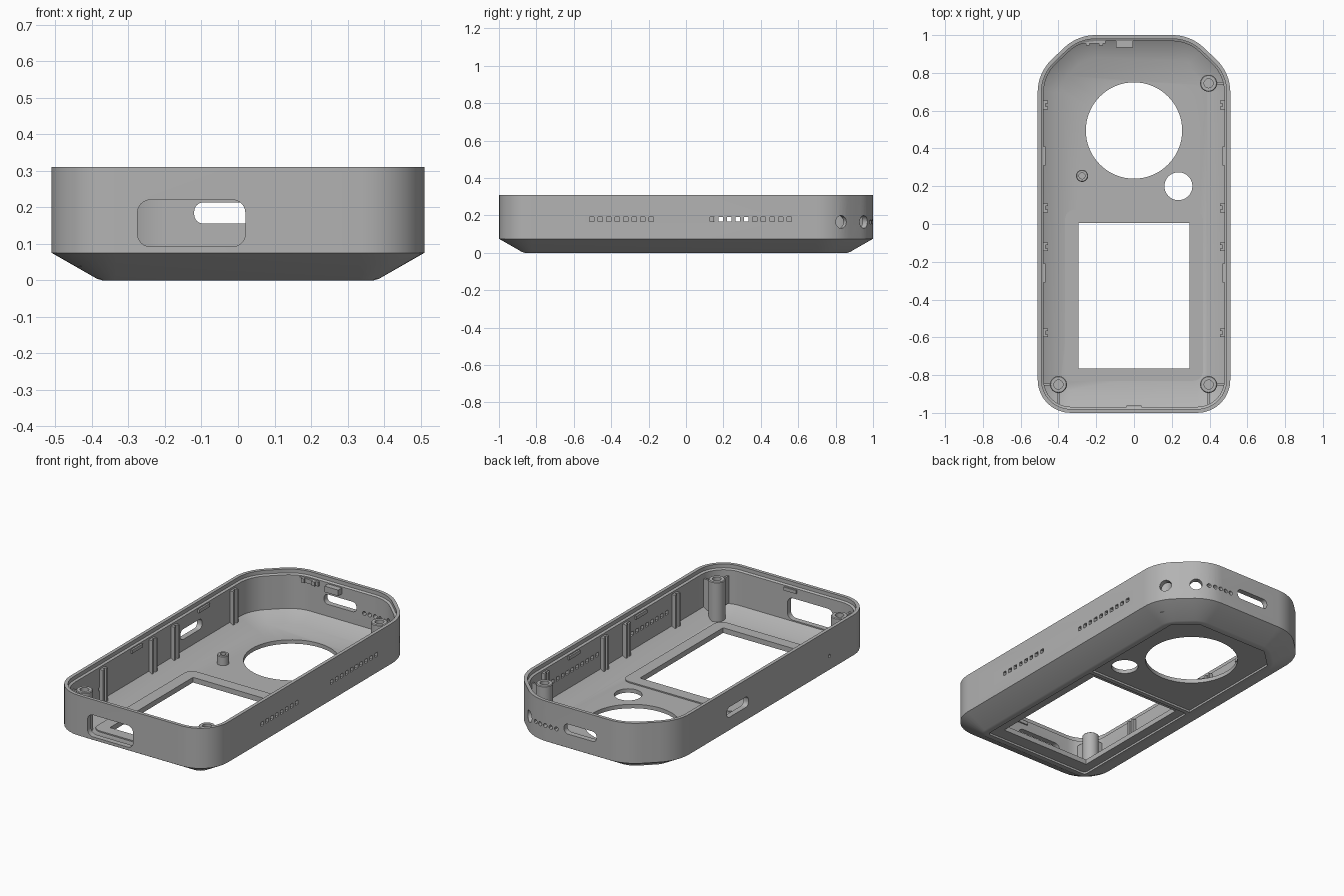
import bpy, bmesh, math
from mathutils import Vector, Matrix

if "Cube" in bpy.data.objects:
    bpy.data.objects.remove(bpy.data.objects["Cube"])

grey = bpy.data.materials.new("plastic grey")
grey.diffuse_color = (0.45, 0.45, 0.45, 1)
grey.use_nodes = True
grey.node_tree.nodes["Principled BSDF"].inputs["Base Color"].default_value = grey.diffuse_color


def make(name, bm):
    bmesh.ops.recalc_face_normals(bm, faces=bm.faces)
    me = bpy.data.meshes.new(name)
    bm.to_mesh(me)
    bm.free()
    me.materials.append(grey)
    ob = bpy.data.objects.new(name, me)
    bpy.context.collection.objects.link(ob)
    return ob


def activate(ob):
    bpy.ops.object.select_all(action='DESELECT')
    ob.select_set(True)
    bpy.context.view_layer.objects.active = ob


def smooth(ob):
    activate(ob)
    bpy.ops.object.shade_smooth_by_angle(angle=math.radians(30))


def cut(ob, cutter):
    cutter.hide_render = True
    activate(ob)
    m = ob.modifiers.new("cut", 'BOOLEAN')
    m.operation, m.solver, m.object = 'DIFFERENCE', 'EXACT', cutter
    bpy.ops.object.modifier_apply(modifier=m.name)


def prism(bm, pts, axis, lo, hi):
    """Extrude a 2D outline along one axis."""
    put = {'x': lambda a, b, h: (h, a, b), 'y': lambda a, b, h: (a, h, b),
           'z': lambda a, b, h: (a, b, h)}[axis]
    rings = [[bm.verts.new(put(a, b, h)) for a, b in pts] for h in (lo, hi)]
    bridge(bm, *rings)
    for r in rings:
        bm.faces.new(r)


def bridge(bm, r1, r2):
    n = len(r1)
    for i in range(n):
        bm.faces.new((r1[i], r1[(i + 1) % n], r2[(i + 1) % n], r2[i]))


def fillet(corners, radii, seg=8):
    """Round the corners of a convex polygon."""
    out, n = [], len(corners)
    for i, r in enumerate(radii):
        p = Vector(corners[i])
        u = (Vector(corners[i - 1]) - p).normalized()
        v = (Vector(corners[(i + 1) % n]) - p).normalized()
        half = u.angle(v) / 2
        c = p + (u + v).normalized() * r / math.sin(half)
        a, b = p + u * r / math.tan(half) - c, p + v * r / math.tan(half) - c
        turn = math.pi - 2 * half
        for k in range(seg + 1):
            t = k / seg
            out.append(c + (a * math.sin((1 - t) * turn) + b * math.sin(t * turn)) / math.sin(turn))
    return out


def rect(x0, x1, y0, y1, r=0.0):
    c = [(x0, y0), (x1, y0), (x1, y1), (x0, y1)]
    return fillet(c, [r] * 4, 6) if r else c


def circle(x, y, r, n=64):
    return [(x + r * math.cos(i * math.tau / n), y + r * math.sin(i * math.tau / n)) for i in range(n)]


def outline(d):
    """Case outline inset by d: round front corners, chamfered back corners."""
    k = d * math.tan(math.pi / 8)
    x, y = 0.51 - d, 1 - d
    c = [(-x, -y), (x, -y), (x, 0.80 - k), (0.30 - k, y), (-0.30 + k, y), (-x, 0.80 - k)]
    return fillet(c, [0.175 - d] * 2 + [0.24 - d] * 4)


# Shell: one swept section from underside, over the rim, down to the inner floor
bm = bmesh.new()
section = [(0.138, 0), (0.124, 0.004), (0, 0.075), (0, 0.31), (0.02, 0.31), (0.02, 0.288),
           (0.032, 0.282), (0.032, 0.085), (0.12, 0.035)]
rings = [[bm.verts.new((p.x, p.y, z)) for p in outline(d)] for d, z in section]
for r1, r2 in zip(rings, rings[1:]):
    bridge(bm, r1, r2)
bm.faces.new(rings[0])
bm.faces.new(rings[-1])
shell = make("case_shell", bm)

# Shallow recessed panels on the underside
bm = bmesh.new()
prism(bm, rect(-0.35, 0.35, -0.84, 0.035, 0.02), 'z', -0.1, 0.012)
prism(bm, [(-0.35, 0.06), (0.35, 0.06), (0.35, 0.73), (0.235, 0.84), (-0.235, 0.84), (-0.35, 0.73)],
      'z', -0.1, 0.012)
panel_cutter = make("panel_cutter", bm)

# Openings in the floor and walls
bm = bmesh.new()
prism(bm, circle(0, 0.495, 0.255), 'z', -0.2, 0.2)
prism(bm, circle(0.235, 0.20, 0.074, 40), 'z', -0.2, 0.2)
prism(bm, rect(-0.295, 0.295, -0.765, 0.005), 'z', -0.2, 0.2)
prism(bm, rect(-0.275, 0.02, 0.092, 0.22, 0.035), 'y', -1.1, -0.92)
prism(bm, rect(-0.12, 0.09, 0.155, 0.213, 0.025), 'y', 0.92, 1.1)
prism(bm, rect(0.15, 0.35, 0.15, 0.21, 0.025), 'x', -0.6, -0.45)
prism(bm, circle(-0.6, 0.155, 0.01, 12), 'x', -0.6, -0.45)
s = 0.012
for start, count in ((-0.505, 8), (0.14, 10)):          # side vents
    for i in range(count):
        y = start + i * 0.0457
        prism(bm, rect(y - s, y + s, 0.18 - s, 0.18 + s), 'x', 0.45, 0.6)
for i in range(5):                                      # back vents
    prism(bm, circle(0.14 + i * 0.036, 0.165, 0.012, 12), 'y', 0.92, 1.1)
for x, y, ang in ((0.478, 0.835, 30), (0.352, 0.955, 55)):   # corner sockets
    first = len(bm.verts)
    prism(bm, circle(0, 0.165, 0.034, 24), 'y', -0.08, 0.08)
    bm.verts.ensure_lookup_table()
    bmesh.ops.transform(bm, verts=bm.verts[first:],
                        matrix=Matrix.Translation((x, y, 0)) @ Matrix.Rotation(math.radians(ang - 90), 4, 'Z'))
hole_cutter = make("opening_cutter", bm)

# Raised frame around the screen window
bm = bmesh.new()
prism(bm, rect(-0.365, 0.365, -0.83, 0.075, 0.05), 'z', 0.03, 0.042)
frame = make("window_frame", bm)

cut(shell, panel_cutter)
cut(shell, hole_cutter)
cut(frame, hole_cutter)
for c in (panel_cutter, hole_cutter):
    bpy.data.objects.remove(c)
smooth(shell)
smooth(frame)


def tube(name, x, y, r, bore, z0, z1, depth):
    """Round post with a blind screw hole."""
    bm = bmesh.new()
    prof = [(r, z0), (r, z1 - 0.004), (r - 0.004, z1), (bore, z1), (bore, z1 - depth)]
    rings = [[bm.verts.new((a, b, z)) for a, b in circle(x, y, rad, 32)] for rad, z in prof]
    for r1, r2 in zip(rings, rings[1:]):
        bridge(bm, r1, r2)
    bm.faces.new(rings[0])
    bm.faces.new(rings[-1])
    smooth(make(name, bm))


# Screw posts and the small locating peg
for name, x, y in (("back_right", 0.395, 0.745), ("front_right", 0.395, -0.85), ("front_left", -0.40, -0.85)):
    tube(name + "_screw_post", x, y, 0.045, 0.024, 0.038, 0.27, 0.12)
tube("locating_peg", -0.275, 0.255, 0.032, 0.016, 0.03, 0.09, 0.04)


def boxes(name, items):
    bm = bmesh.new()
    for x0, x1, y0, y1, z0, z1 in items:
        prism(bm, rect(x0, x1, y0, y1), 'z', z0, z1)
    make(name, bm)


# Wall ribs: a web with a wider foot on each side
ribs, clips = [], []
for sx in (-1, 1):
    for y in (0.63, 0.085, -0.12, -0.575):
        for off in (-0.016, 0.016):
            ribs.append((*sorted((sx * 0.455, sx * 0.485)), y + off - 0.007, y + off + 0.007, 0.075, 0.27))
        ribs.append((*sorted((sx * 0.468, sx * 0.485)), y - 0.012, y + 0.012, 0.08, 0.27))
    for y in (0.36, -0.26):
        clips.append((*sorted((sx * 0.468, sx * 0.485)), y - 0.05, y + 0.05, 0.255, 0.275))
boxes("wall_ribs", ribs)
boxes("side_clips", clips)

# Gussets tying the front posts to the walls
boxes("post_gussets", [(0.435, 0.485, -0.856, -0.844, 0.07, 0.25), (0.389, 0.401, -0.955, -0.89, 0.09, 0.25),
                       (-0.485, -0.44, -0.856, -0.844, 0.07, 0.25), (-0.406, -0.394, -0.955, -0.89, 0.09, 0.25),
                       (0.435, 0.485, 0.739, 0.751, 0.07, 0.25)])

# Latch blocks on the back wall, ledge on the front wall
boxes("end_latches", [(-0.27, -0.15, 0.955, 0.975, 0.25, 0.275), (-0.255, -0.235, 0.945, 0.96, 0.25, 0.275),
                      (-0.185, -0.165, 0.945, 0.96, 0.25, 0.275), (-0.095, -0.005, 0.935, 0.975, 0.24, 0.275),
                      (-0.04, 0.04, -0.975, -0.96, 0.255, 0.275)])
